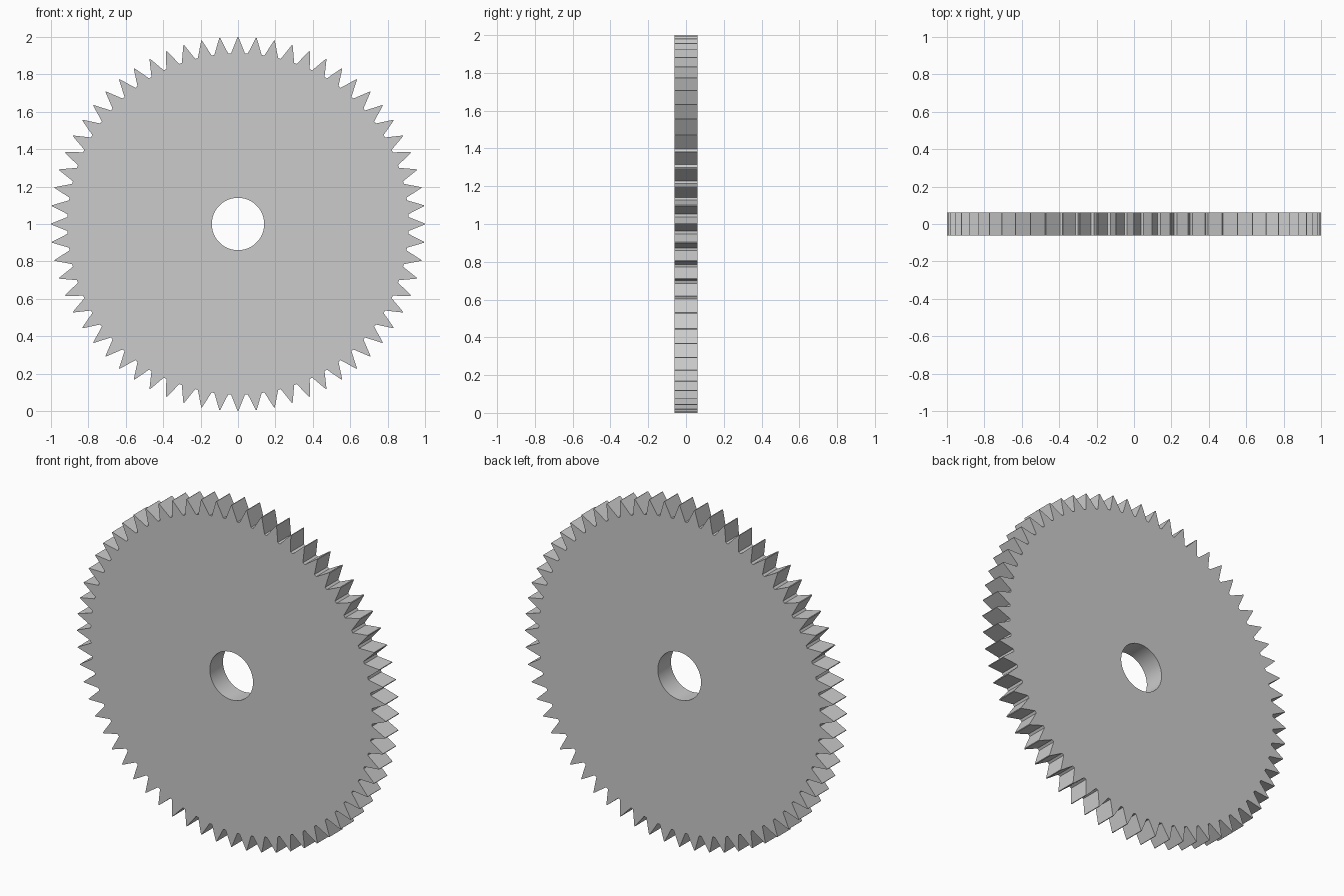
import bpy, bmesh, math

if "Cube" in bpy.data.objects:
    bpy.data.objects.remove(bpy.data.objects["Cube"])

TEETH = 64
R_TIP, R_ROOT, R_HOLE = 1.0, 0.912, 0.14
HALF = 0.061
CENTRE_Z = 1.0
STEP = 2 * math.pi / TEETH
TIP_W, ROOT_W = 0.002, 0.008   # half widths of tooth tip and root flats


def polar(bm, r, a, y):
    return bm.verts.new((r * math.sin(a), y, CENTRE_Z + r * math.cos(a)))


bm = bmesh.new()
# Toothed outline and bore, once for each side of the disc
sides = []
for y in (-HALF, HALF):
    outer, inner = [], []
    for i in range(TEETH):
        a = i * STEP
        for r, off in ((R_TIP, -TIP_W), (R_TIP, TIP_W),
                       (R_ROOT, STEP / 2 - ROOT_W), (R_ROOT, STEP / 2 + ROOT_W)):
            outer.append(polar(bm, r, a + off, y))
        inner.append(polar(bm, R_HOLE, a + STEP / 2, y))
    sides.append((outer, inner))

# Flat faces: one wedge per tooth, from bore to tip
for outer, inner in sides:
    for i in range(TEETH):
        # root flat corner before the tooth, tip, root flat after it
        tooth = [outer[4 * i + k] for k in (-2, -1, 0, 1, 2)]
        bm.faces.new((tooth[1], tooth[2], tooth[3], tooth[4]))
        bm.faces.new((tooth[0], tooth[1], tooth[4], inner[i], inner[i - 1]))

# Tooth flanks and bore wall
for k in (0, 1):
    front, back = sides[0][k], sides[1][k]
    for i in range(len(front)):
        f = bm.faces.new((front[i - 1], front[i], back[i], back[i - 1]))
        f.smooth = (k == 1)
bmesh.ops.recalc_face_normals(bm, faces=bm.faces[:])

# Keep bore rims crisp
for e in bm.edges:
    if len({f.smooth for f in e.link_faces}) > 1:
        e.smooth = False

mesh = bpy.data.meshes.new("gear_wheel")
bm.to_mesh(mesh)
bm.free()
gear = bpy.data.objects.new("gear_wheel", mesh)
bpy.context.collection.objects.link(gear)
